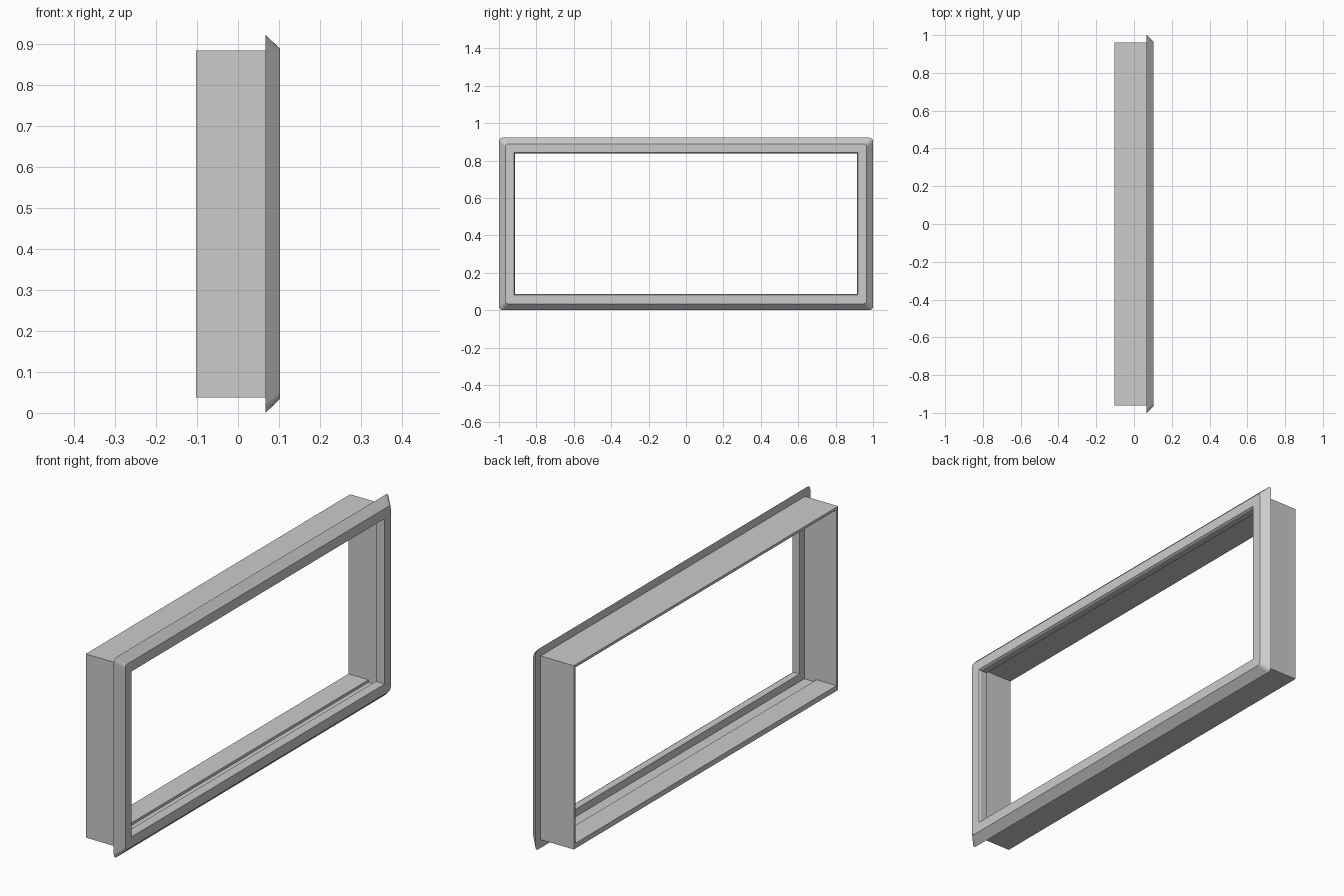
import bpy, bmesh, math

cube = bpy.data.objects.get("Cube")
if cube:
    bpy.data.objects.remove(cube, do_unlink=True)

HALF_Y, HEIGHT = 1.0, 0.922
CORNER_STEPS = 4

grey = bpy.data.materials.new("plain_grey")
grey.use_nodes = True
grey.diffuse_color = (0.6, 0.6, 0.6, 1)
grey.node_tree.nodes["Principled BSDF"].inputs["Base Color"].default_value = (0.6, 0.6, 0.6, 1)


def finish(bm, name):
    bmesh.ops.recalc_face_normals(bm, faces=bm.faces)
    mesh = bpy.data.meshes.new(name)
    bm.to_mesh(mesh)
    bm.free()
    mesh.materials.append(grey)
    obj = bpy.data.objects.new(name, mesh)
    bpy.context.collection.objects.link(obj)
    return obj


def rectangle_loop(bm, x, inset, radius):
    """Rectangle in the YZ plane, inset from the outer edge, with rounded corners."""
    hy, hz = HALF_Y - inset - radius, HEIGHT / 2 - inset - radius
    verts = []
    for corner, (sy, sz) in enumerate([(1, 1), (-1, 1), (-1, -1), (1, -1)]):
        for i in range(CORNER_STEPS + 1):
            a = math.pi / 2 * (corner + i / CORNER_STEPS)
            verts.append(bm.verts.new((x, sy * hy + radius * math.cos(a),
                                       HEIGHT / 2 + sz * hz + radius * math.sin(a))))
    return verts


# Frame cross-section: depth, inset from the outer edge, corner radius
section = [
    (-0.102, 0.038, 0),      # sleeve outside
    (0.067, 0.038, 0),
    (0.067, 0.0, 0.02),      # sloped flange
    (0.102, 0.034, 0.015),
    (0.102, 0.080, 0),       # chamfered opening
    (0.094, 0.085, 0),
    (0.062, 0.085, 0),       # back of the lip
    (0.062, 0.050, 0),
    (-0.102, 0.050, 0),      # sleeve inside
]
bm = bmesh.new()
loops = [rectangle_loop(bm, *p) for p in section]
for k, a in enumerate(loops):
    b = loops[(k + 1) % len(loops)]
    for i in range(len(a)):
        j = (i + 1) % len(a)
        bm.faces.new((a[i], a[j], b[j], b[i]))
bmesh.ops.remove_doubles(bm, verts=bm.verts, dist=0.0005)
frame = finish(bm, "window_frame")

# Raised sill along the back half of the floor
bm = bmesh.new()
bmesh.ops.create_cube(bm, size=1)
bmesh.ops.scale(bm, vec=(0.102, 1.9, 0.012), verts=bm.verts)
bmesh.ops.translate(bm, vec=(-0.051, 0, 0.056), verts=bm.verts)
finish(bm, "sill")
